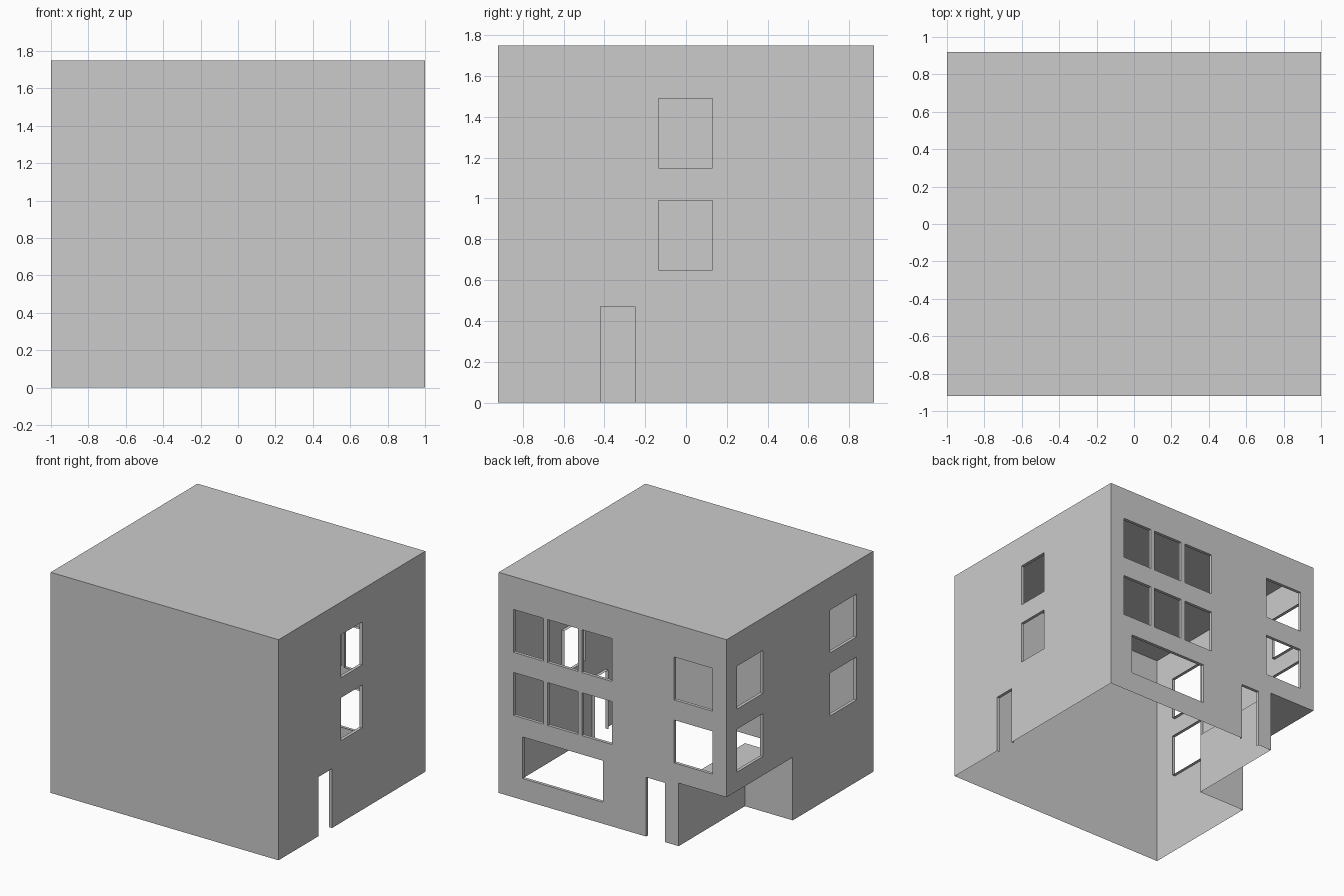
import bpy, bmesh
from mathutils import Vector

if "Cube" in bpy.data.objects:
    bpy.data.objects.remove(bpy.data.objects["Cube"])

X, Y, H = 1.0, 0.92, 1.75      # half width, half depth, height
NX, NY, NZ = -0.58, 0.09, 0.5  # inner corner and height of the ground-floor recess
REVEAL = 0.025                 # depth of the window and door reveals
FLOORS = [(0.65, 0.99), (1.15, 1.49)]
DOOR = 0.47


def finish(bm, name):
    bmesh.ops.remove_doubles(bm, verts=bm.verts, dist=1e-5)
    mesh = bpy.data.meshes.new(name)
    bm.to_mesh(mesh)
    bm.free()
    bpy.context.collection.objects.link(bpy.data.objects.new(name, mesh))


def wall(name, a, b, z1, holes=(), cuts=(), z0=0.0):
    """Thin wall from a to b (outside on the right hand), holes get inward reveals.
    Holes and cuts are (from, to, bottom, top) in world coordinates along the wall."""
    a, b = Vector((*a, 0)), Vector((*b, 0))
    u, length = (b - a).normalized(), (b - a).length
    inward = Vector((0, 0, 1)).cross(u)
    start = a.x if abs(u.x) > 0.5 else a.y

    def local(h):
        s = sorted(abs(c - start) for c in h[:2])
        return (*s, *h[2:])

    holes, cuts = [local(h) for h in holes], [local(h) for h in cuts]
    openings = holes + cuts
    ss = sorted({0.0, length, *(round(s, 5) for h in openings for s in h[:2])})
    zs = sorted({z0, z1, *(z for h in openings for z in h[2:])})
    ss = [s for i, s in enumerate(ss) if i == 0 or s - ss[i - 1] > 1e-4]
    bm = bmesh.new()

    def quad(*pts):
        bm.faces.new([bm.verts.new(a + u * s + inward * d + Vector((0, 0, z)))
                      for s, d, z in pts])

    # wall surface around the openings
    for s0, s1 in zip(ss, ss[1:]):
        for q0, q1 in zip(zs, zs[1:]):
            ms, mz = (s0 + s1) / 2, (q0 + q1) / 2
            if not any(h[0] < ms < h[1] and h[2] < mz < h[3] for h in openings):
                quad((s0, 0, q0), (s1, 0, q0), (s1, 0, q1), (s0, 0, q1))
    # reveals (doors have no sill)
    for s0, s1, q0, q1 in holes:
        c = [(s0, q0), (s1, q0), (s1, q1), (s0, q1)]
        for i in range(0 if q0 > 0 else 1, 4):
            (p, zp), (r, zr) = c[i], c[(i + 1) % 4]
            quad((p, 0, zp), (r, 0, zr), (r, REVEAL, zr), (p, REVEAL, zp))
    finish(bm, name)


def slab(name, x0, x1, y0, y1, z, up=True):
    bm = bmesh.new()
    pts = [(x0, y0, z), (x1, y0, z), (x1, y1, z), (x0, y1, z)]
    bm.faces.new([bm.verts.new(p) for p in (pts if up else pts[::-1])])
    finish(bm, name)


def stacked(spans):
    """Repeat window spans on both upper floors."""
    return [(*s, *f) for f in FLOORS for s in spans]


# outer walls
wall("front_wall", (-X, -Y), (X, -Y), H)
wall("right_wall", (X, -Y), (X, Y), H,
     stacked([(-0.135, 0.13)]) + [(-0.42, -0.25, 0, DOOR)])
wall("back_wall", (X, Y), (-X, Y), H,
     stacked([(0.605, 0.87), (0.305, 0.57), (0.005, 0.27), (-0.875, -0.54)])
     + [(0.085, 0.79, 0.17, 0.5), (-0.46, -0.295, 0, DOOR)],
     cuts=[(-X, NX, 0, NZ)])
wall("left_wall", (-X, Y), (-X, -Y), H,
     stacked([(0.465, 0.79), (-0.71, -0.38)]),
     cuts=[(NY, Y, 0, NZ)])

# recessed corner on the ground floor
wall("recess_side_wall", (NX, Y), (NX, NY), NZ)
wall("recess_rear_wall", (NX, NY), (-X, NY), NZ)
slab("recess_soffit", -X, NX, NY, Y, NZ, up=False)

# flat roof
slab("roof", -X, X, -Y, Y, H)
